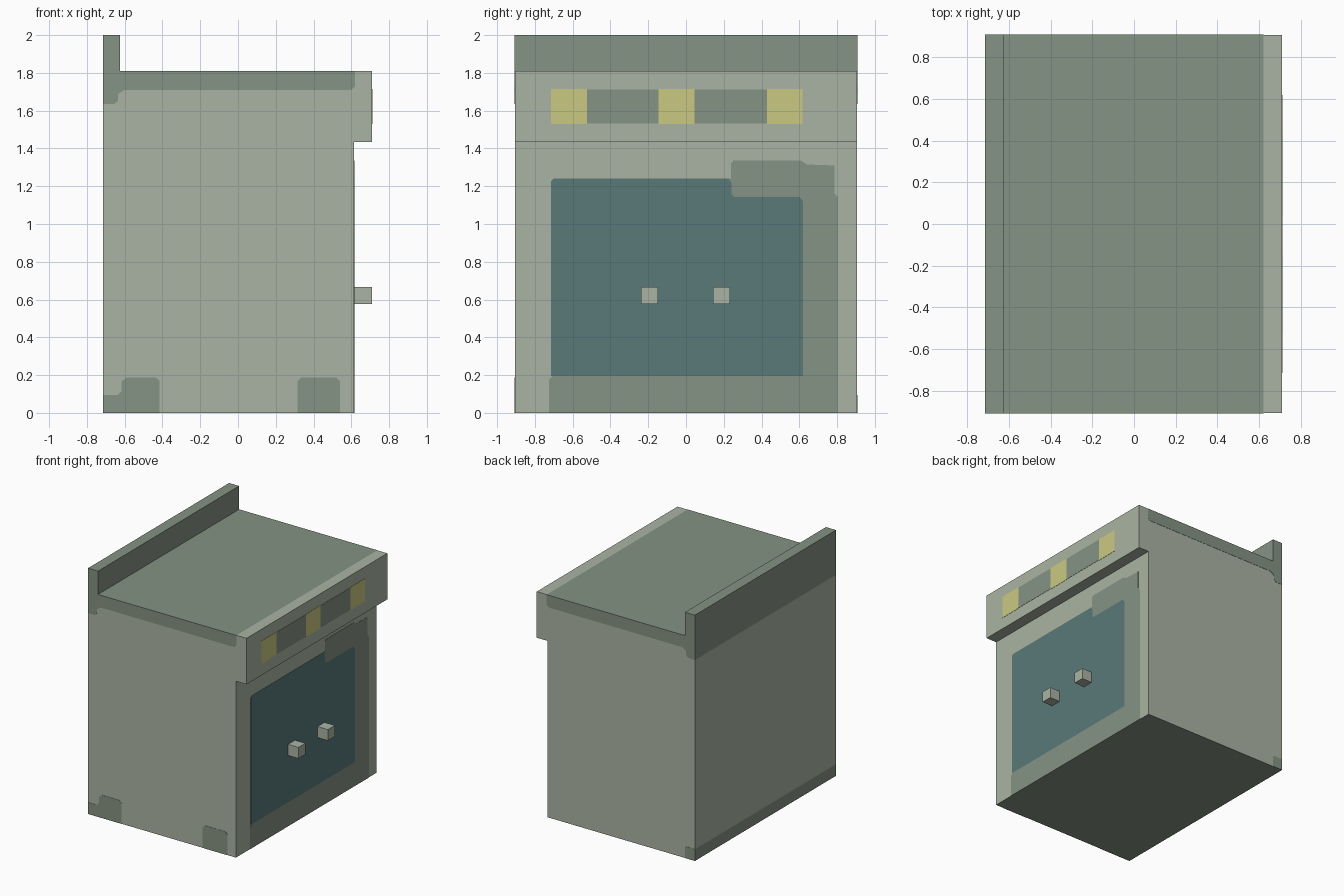
import bpy, bmesh

if "Cube" in bpy.data.objects:
    bpy.data.objects.remove(bpy.data.objects["Cube"])

T = 0.002       # half thickness of painted plates
HALF = 0.905    # half width of the stove along y


def material(name, rgb):
    m = bpy.data.materials.new(name)
    m.diffuse_color = (*rgb, 1)
    m.use_nodes = True
    m.node_tree.nodes["Principled BSDF"].inputs["Base Color"].default_value = m.diffuse_color
    return m


LIGHT = material("pale_enamel", (0.402, 0.456, 0.366))
GREY = material("grey_green", (0.235, 0.292, 0.227))
TEAL = material("teal_glass", (0.100, 0.190, 0.188))
YELLOW = material("yellow_dial", (0.584, 0.584, 0.223))


def prism(name, pts, mats, axis, lo, hi):
    """Extrude a 2D outline along x (points are y,z) or y (points are x,z)."""
    place = (lambda p, d: (d, *p)) if axis == "x" else (lambda p, d: (p[0], d, p[1]))
    bm = bmesh.new()
    a = [bm.verts.new(place(p, lo)) for p in pts]
    b = [bm.verts.new(place(p, hi)) for p in pts]
    bm.faces.new(a)
    bm.faces.new(b[::-1])
    for i in range(len(pts)):
        j = (i + 1) % len(pts)
        bm.faces.new((a[i], b[i], b[j], a[j]))
    bmesh.ops.recalc_face_normals(bm, faces=bm.faces)
    me = bpy.data.meshes.new(name)
    bm.to_mesh(me)
    bm.free()
    for m in mats:
        me.materials.append(m)
    ob = bpy.data.objects.new(name, me)
    bpy.context.collection.objects.link(ob)
    return ob


def rect(x0, x1, z0, z1):
    return [(x0, z0), (x1, z0), (x1, z1), (x0, z1)]


def tab(x0, x1, h, c=0.02):
    """Rectangle standing on the ground with clipped upper corners."""
    return [(x0, 0), (x1, 0), (x1, h - c), (x1 - c, h), (x0 + c, h), (x0, h - c)]


def plate(name, pts, mat, axis, pos):
    prism(name, pts, [mat], axis, pos - T, pos + T)


# Stove body: side profile with hob, back splash and overhanging control panel
body = prism("stove_body", [
    (-0.715, 0), (0.615, 0), (0.615, 1.435), (0.71, 1.435), (0.71, 1.81),
    (0.62, 1.81), (-0.625, 1.81), (-0.625, 2), (-0.715, 2),
    (-0.715, 1.635), (-0.715, 0.095)], [LIGHT, GREY], "y", -HALF, HALF)
for f in body.data.polygons:
    c, n = f.center, f.normal
    hob = n.z > 0.5 and c.x < 0.62
    underside = c.z < 0.01
    splash = n.x > 0.5 and c.z > 1.81
    back_bands = n.x < -0.5 and (c.z > 1.635 or c.z < 0.095)
    f.material_index = int(hob or underside or splash or back_bands)

# Dark trim along the top of both sides, and at the rear bottom corner
trim = [(-0.715, 2), (-0.625, 2), (-0.625, 1.81), (0.62, 1.81), (0.62, 1.73),
        (0.60, 1.71), (-0.60, 1.71), (-0.633, 1.69), (-0.637, 1.65),
        (-0.655, 1.635), (-0.715, 1.635)]
corner = [(-0.715, 0), (-0.625, 0), (-0.625, 0.085), (-0.635, 0.095), (-0.715, 0.095)]
plate("left_top_trim", trim, GREY, "y", -HALF)
plate("right_top_trim", trim, GREY, "y", HALF)
plate("right_rear_foot_patch", corner, GREY, "y", HALF)

# Foot patches on the -y side
plate("left_rear_foot_patch", [
    (-0.715, 0), (-0.415, 0), (-0.415, 0.17), (-0.435, 0.187), (-0.59, 0.187),
    (-0.617, 0.165), (-0.617, 0.115), (-0.635, 0.095), (-0.715, 0.095)],
    GREY, "y", -HALF)
plate("left_front_foot_patch", tab(0.315, 0.54, 0.187), GREY, "y", -HALF)

# Control panel: yellow dials with grey displays between them
for i, (y0, y1) in enumerate([(-0.715, -0.525), (-0.145, 0.045), (0.43, 0.617)]):
    plate(f"dial_{i + 1}", rect(y0, y1, 1.53, 1.715), YELLOW, "x", 0.71)
for i, (y0, y1) in enumerate([(-0.525, -0.145), (0.045, 0.43)]):
    plate(f"display_{i + 1}", rect(y0, y1, 1.533, 1.713), GREY, "x", 0.71)

# Oven window and its shadowed surround
plate("oven_window", [
    (-0.715, 0.195), (0.62, 0.195), (0.62, 1.12), (0.60, 1.143), (0.255, 1.143),
    (0.24, 1.16), (0.24, 1.22), (0.225, 1.24), (-0.70, 1.24), (-0.715, 1.225)],
    TEAL, "x", 0.615)
plate("window_surround", [
    (-0.725, 0), (0.805, 0), (0.805, 1.14), (0.785, 1.165), (0.785, 1.31),
    (0.64, 1.315), (0.61, 1.335), (0.25, 1.335), (0.237, 1.32), (0.237, 1.24),
    (0.225, 1.24), (0.24, 1.22), (0.24, 1.16), (0.255, 1.143), (0.60, 1.143),
    (0.62, 1.12), (0.62, 0.195), (-0.705, 0.195), (-0.725, 0.175)],
    GREY, "x", 0.615)

# Door handle stubs
for side, y in (("left", -0.193), ("right", 0.187)):
    prism(f"{side}_handle", rect(y - 0.045, y + 0.045, 0.577, 0.667),
          [LIGHT], "x", 0.61, 0.71)
